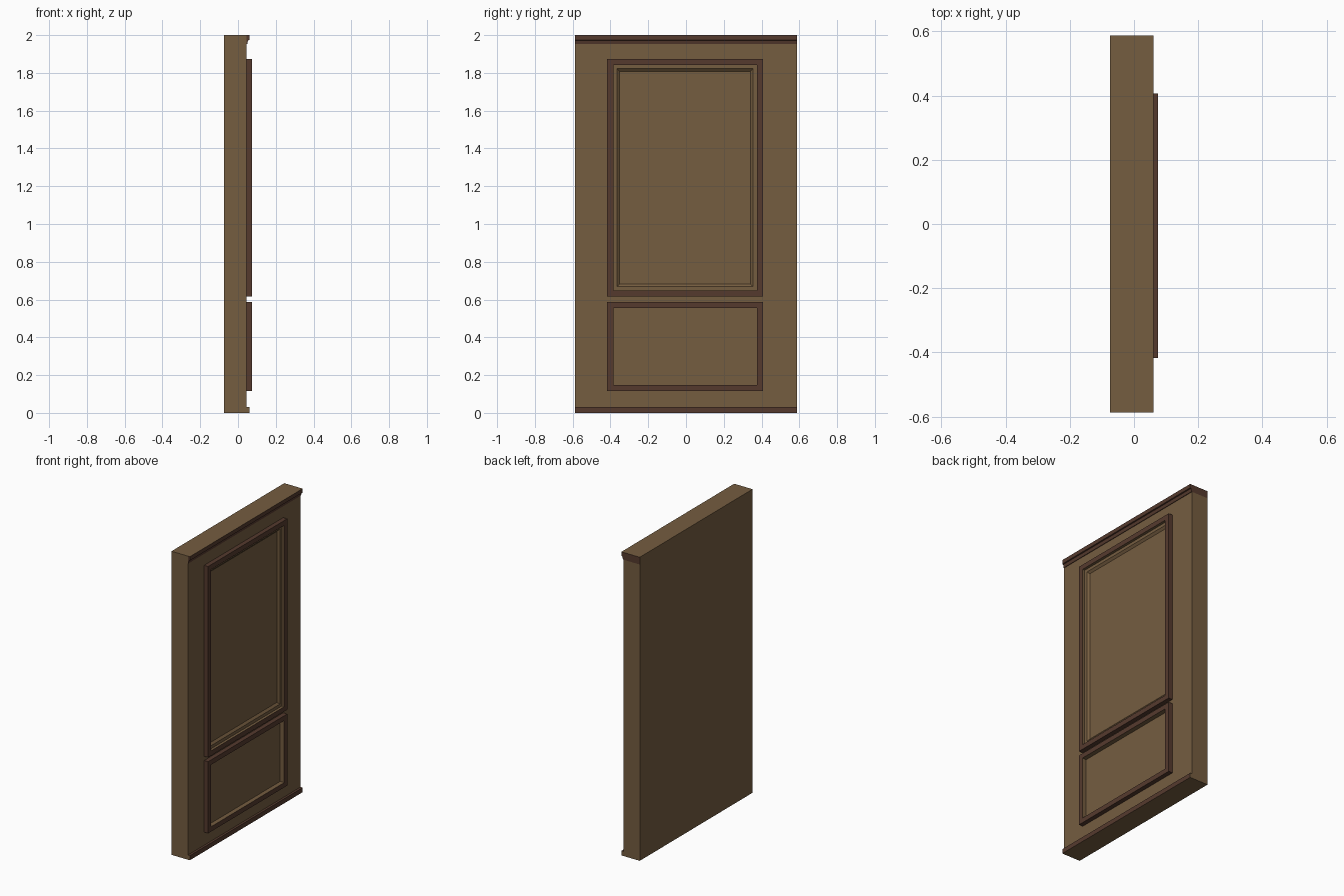
import bpy, bmesh

if "Cube" in bpy.data.objects:
    bpy.data.objects.remove(bpy.data.objects["Cube"])

def material(name, rgb):
    m = bpy.data.materials.new(name)
    m.diffuse_color = (*rgb, 1)
    m.use_nodes = True
    m.node_tree.nodes["Principled BSDF"].inputs["Base Color"].default_value = m.diffuse_color
    return m

OAK = material("tan_wood", (0.178, 0.109, 0.051))
DARK = material("dark_trim", (0.091, 0.042, 0.027))
BACK, FACE, HALF = -0.074, 0.045, 0.587

def finish(name, bm):
    bmesh.ops.recalc_face_normals(bm, faces=bm.faces)
    bm.normal_update()
    me = bpy.data.meshes.new(name)
    me.materials.append(OAK)
    me.materials.append(DARK)
    ob = bpy.data.objects.new(name, me)
    bpy.context.collection.objects.link(ob)
    return ob, me, bm

def extrude_profile(name, pts, rule):
    """Run an (x, z) profile along the full width; rule gives each face its colour."""
    bm = bmesh.new()
    a, b = [[bm.verts.new((x, y, z)) for x, z in pts] for y in (-HALF, HALF)]
    n = len(pts)
    bm.faces.new(a)
    bm.faces.new(b)
    for i in range(n):
        bm.faces.new((a[i], a[(i + 1) % n], b[(i + 1) % n], b[i]))
    # horizontal cut so the top band can take its own colour
    bmesh.ops.bisect_plane(bm, geom=bm.verts[:] + bm.edges[:] + bm.faces[:],
                           plane_co=(0, 0, 1.952), plane_no=(0, 0, 1))
    ob, me, bm = finish(name, bm)
    for f in bm.faces:
        f.material_index = int(rule(f))
    bm.to_mesh(me)
    bm.free()

def ring(name, y0, y1, z0, z1, steps, dark):
    """Rectangular moulding: steps are (inset, x) loops, first `dark` bands dark."""
    bm = bmesh.new()
    loops = []
    for d, x in steps:
        loops.append([bm.verts.new((x, y, z)) for y, z in
                      ((y0 + d, z0 + d), (y1 - d, z0 + d), (y1 - d, z1 - d), (y0 + d, z1 - d))])
    for k in range(len(loops)):
        a, b = loops[k], loops[(k + 1) % len(loops)]
        for i in range(4):
            f = bm.faces.new((a[i], a[(i + 1) % 4], b[(i + 1) % 4], b[i]))
            f.material_index = int(k < dark)
    ob, me, bm = finish(name, bm)
    bm.to_mesh(me)
    bm.free()

# Main slab, with a dark band at the top of its far end
extrude_profile("panel_body", [(BACK, 0), (FACE, 0), (FACE, 2), (BACK, 2)],
                lambda f: f.normal.y > 0.9 and f.calc_center_median().z > 1.952)

# Stepped cornice and plain skirting on the decorated side
extrude_profile("cornice", [(FACE, 2), (0.06, 2), (0.06, 1.974), (0.053, 1.972),
                            (0.049, 1.952), (FACE, 1.952)],
                lambda f: f.normal.z < 0.9)
extrude_profile("skirting", [(FACE, 0), (0.06, 0), (0.06, 0.03), (FACE, 0.03)],
                lambda f: f.normal.x > 0.9 or f.normal.z > 0.9)

# Raised frames: dark outside and front, tan inside
W, FRONT = 0.032, 0.074
Y0, Y1 = -0.417, 0.407
frame = [(0, FACE), (0, FRONT), (W, FRONT), (W, FACE)]
ring("upper_frame", Y0, Y1, 0.616, 1.874, frame, 2)
ring("lower_frame", Y0, Y1, 0.116, 0.588, frame, 2)

# Stepped lip inside the upper frame
lip = [(W, FACE), (W, 0.057), (W + 0.02, 0.057), (W + 0.034, FACE)]
ring("upper_panel_lip", Y0, Y1, 0.616, 1.874, lip, 0)
